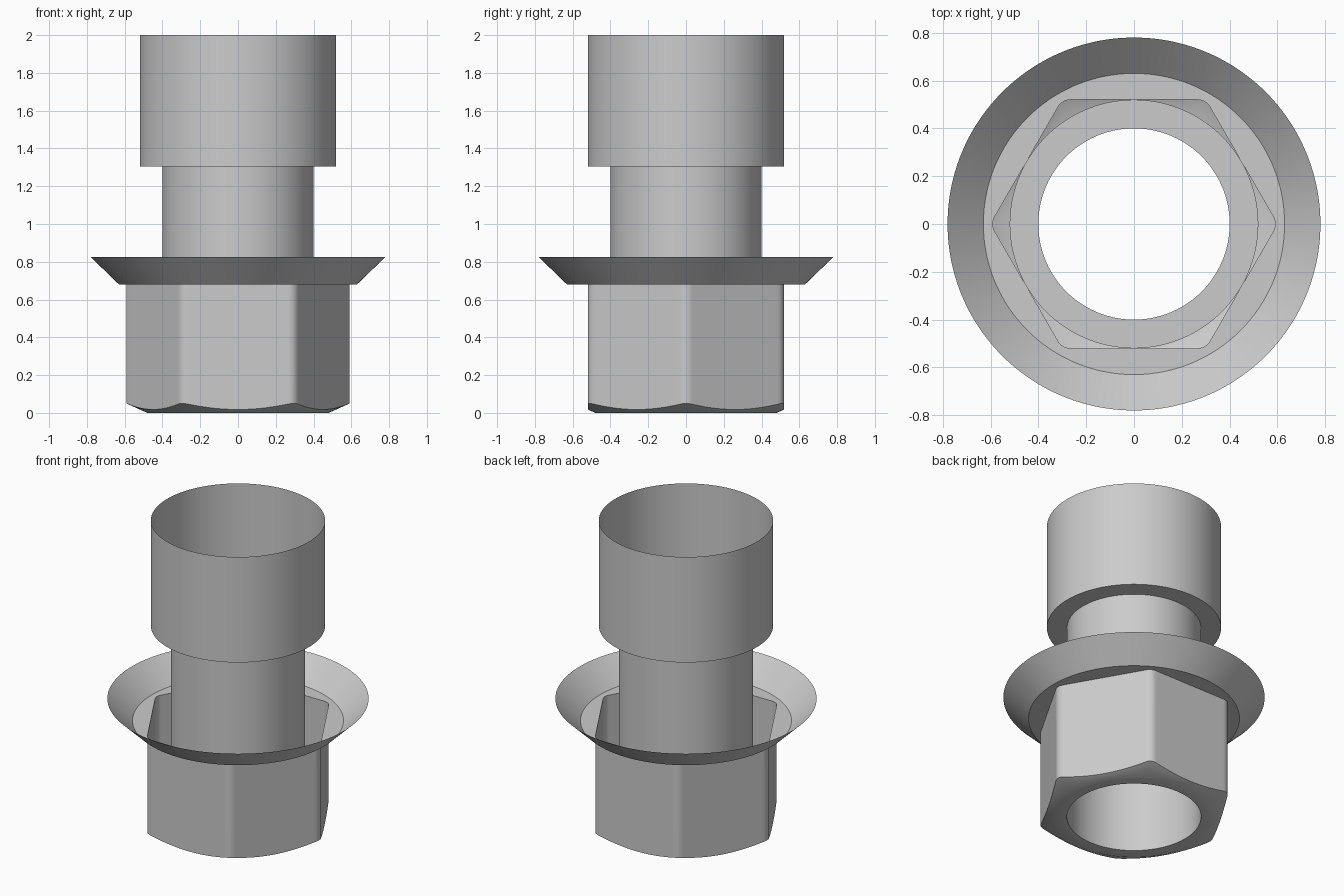
import bpy
import bmesh
from math import radians, degrees, sin, cos, tan, atan, sqrt, pi

if "Cube" in bpy.data.objects:
    bpy.data.objects.remove(bpy.data.objects["Cube"], do_unlink=True)

STEPS = 360
APOTHEM, FILLET = 0.52, 0.06      # hexagon flats and rounded corners
BORE, SLEEVE = 0.40, 0.52         # tube radii
SEAT_Z, SHOULDER_Z, TOP_Z = 0.68, 1.305, 2.0

steel = bpy.data.materials.new("plain grey steel")
steel.use_nodes = True
grey = (0.6, 0.6, 0.6, 1)
steel.diffuse_color = grey
steel.node_tree.nodes["Principled BSDF"].inputs["Base Color"].default_value = grey


def circle(r, z):
    return lambda a: (r, z)


def hex_radius(a):
    """Radius of a rounded hexagon with corners on the x axis."""
    beta = abs((a % (pi / 3)) - pi / 6)          # angle from the flat's centre
    core = APOTHEM - FILLET
    if beta <= atan(core * tan(pi / 6) / APOTHEM):
        return APOTHEM / cos(beta)
    phi, c = pi / 6 - beta, core / cos(pi / 6)
    return c * cos(phi) + sqrt(FILLET ** 2 - (c * sin(phi)) ** 2)


def hex_top(a):
    return hex_radius(a), SEAT_Z


def hex_chamfer(a):
    r = hex_radius(a)
    return r, (r - 0.48) * 0.45


def loft(name, rings):
    """Open surface through rings, each mapping an angle to (radius, height)."""
    bm = bmesh.new()
    loops = []
    for ring in rings:
        loop = []
        for i in range(STEPS):
            a = 2 * pi * i / STEPS
            r, z = ring(a)
            loop.append(bm.verts.new((r * cos(a), r * sin(a), z)))
        loops.append(loop)
    for low, high in zip(loops, loops[1:]):
        for i in range(STEPS):
            j = (i + 1) % STEPS
            bm.faces.new((low[i], low[j], high[j], high[i]))
    mesh = bpy.data.meshes.new(name)
    bm.to_mesh(mesh)
    bm.free()
    mesh.materials.append(steel)
    obj = bpy.data.objects.new(name, mesh)
    bpy.context.collection.objects.link(obj)
    bpy.ops.object.select_all(action="DESELECT")
    obj.select_set(True)
    bpy.context.view_layer.objects.active = obj
    bpy.ops.object.shade_smooth_by_angle(angle=radians(30))
    return obj


# Thin tube that steps out to a wider open sleeve
loft("stepped_tube", [circle(BORE, 0), circle(BORE, SHOULDER_Z),
                      circle(SLEEVE, SHOULDER_Z), circle(SLEEVE, TOP_Z)])

# Hollow hexagonal head with a conical chamfer underneath
loft("hex_head", [circle(BORE, 0), circle(0.48, 0), hex_chamfer, hex_top])

# Flat seat around the head, flaring into a conical collar
loft("flared_collar", [hex_top, circle(0.63, SEAT_Z), circle(0.78, 0.825)])
